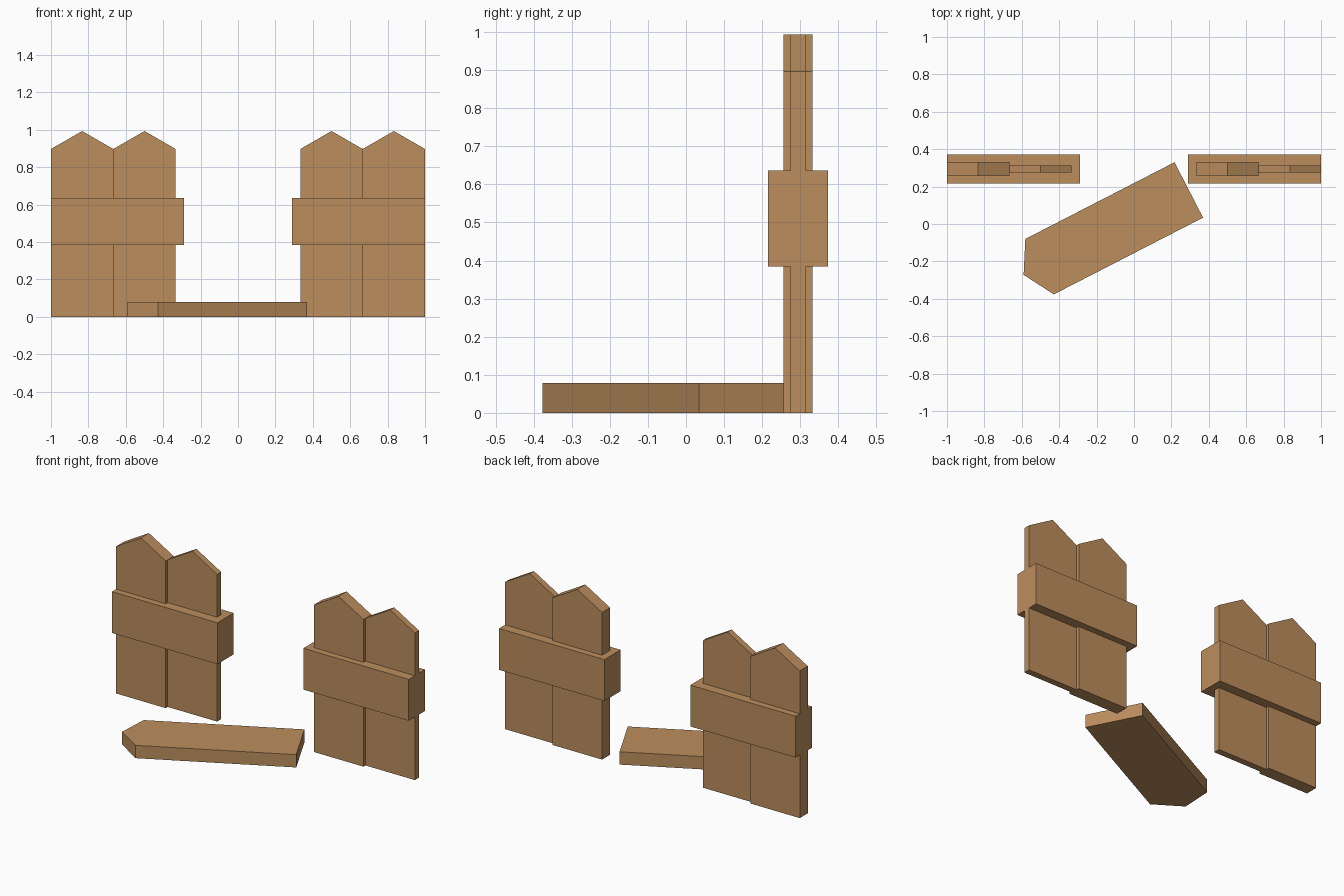
import bpy, bmesh
from math import radians

if "Cube" in bpy.data.objects:
    bpy.data.objects.remove(bpy.data.objects["Cube"])

wood = bpy.data.materials.new("wood")
wood.diffuse_color = (0.50, 0.27, 0.11, 1)
wood.use_nodes = True
wood.node_tree.nodes["Principled BSDF"].inputs["Base Color"].default_value = wood.diffuse_color

PLANK_W, SHOULDER, PEAK = 1 / 3, 0.897, 0.993
FENCE_Y = 0.294


def prism(name, outline, thickness, location, rotation=(0, 0, 0)):
    """Extrude an (x, z) outline along y, centred on the object's origin."""
    bm = bmesh.new()
    face = bm.faces.new([bm.verts.new((x, -thickness / 2, z)) for x, z in outline])
    new = bmesh.ops.extrude_face_region(bm, geom=[face])["geom"]
    bmesh.ops.translate(bm, vec=(0, thickness, 0),
                        verts=[v for v in new if isinstance(v, bmesh.types.BMVert)])
    bmesh.ops.recalc_face_normals(bm, faces=bm.faces)
    mesh = bpy.data.meshes.new(name)
    bm.to_mesh(mesh)
    bm.free()
    mesh.materials.append(wood)
    obj = bpy.data.objects.new(name, mesh)
    obj.location, obj.rotation_euler = location, rotation
    bpy.context.collection.objects.link(obj)
    return obj


def plank(name, thickness, location, rotation=(0, 0, 0)):
    h = PLANK_W / 2
    outline = [(-h, 0), (h, 0), (h, SHOULDER), (0, PEAK), (-h, SHOULDER)]
    return prism(name, outline, thickness, location, rotation)


# Two fence sections: a thick and a thin pointed plank, tied by a rail
for side, start, rail_x0, rail_x1 in (("left", -1, -1, -0.29),
                                      ("right", 1 / 3, 0.29, 1)):
    plank(f"{side}_thick_plank", 0.077, (start + PLANK_W / 2, FENCE_Y, 0))
    plank(f"{side}_thin_plank", 0.039, (start + PLANK_W * 1.5, FENCE_Y, 0))
    prism(f"{side}_rail", [(rail_x0, 0.384), (rail_x1, 0.384),
                           (rail_x1, 0.636), (rail_x0, 0.636)],
          0.157, (0, FENCE_Y, 0))

# Fallen plank lying flat in the gap
plank("fallen_plank", 0.078, (0.293, 0.182, 0.039),
      (radians(90), 0, radians(-62.8)))
